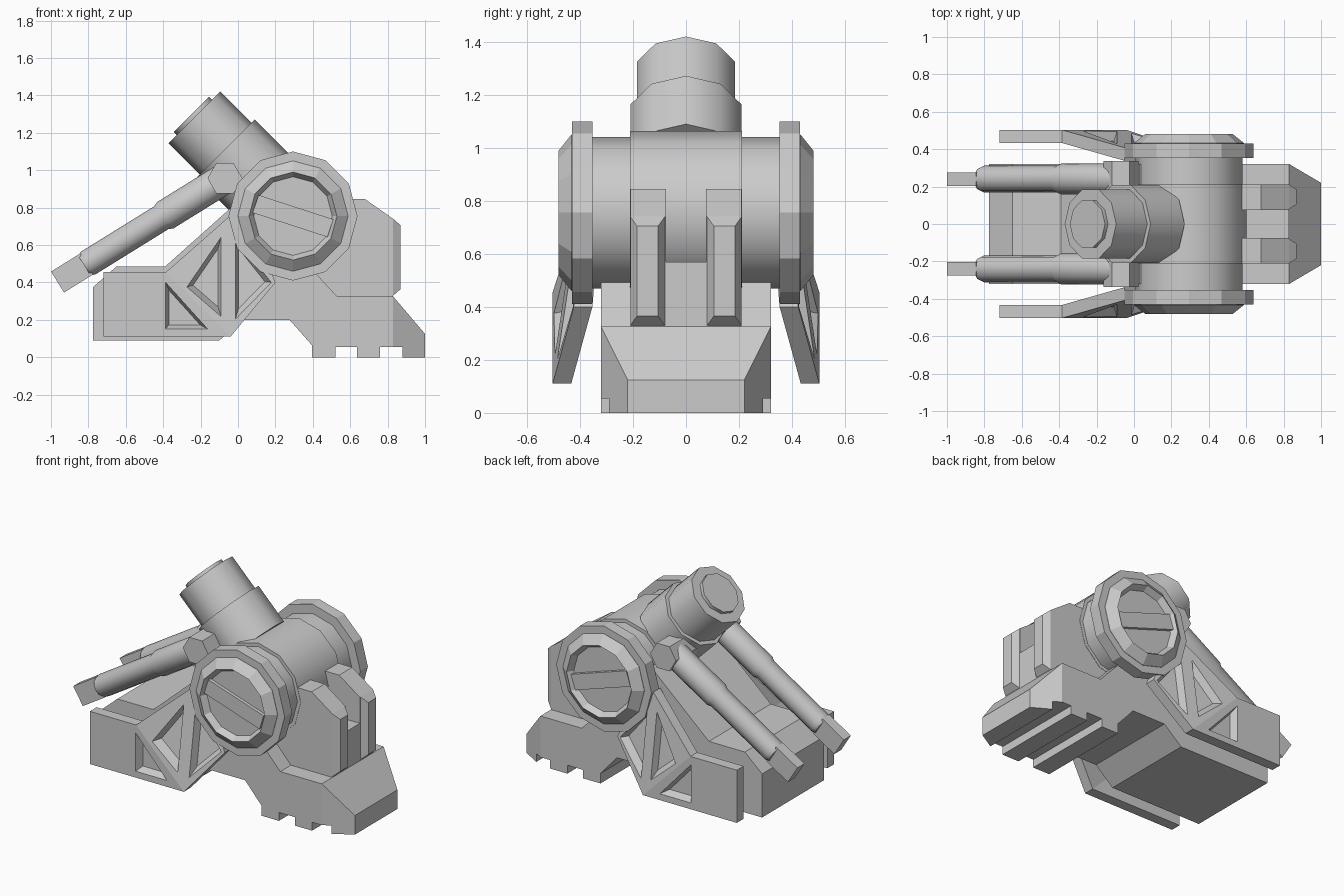
import bpy, bmesh
from math import cos, sin, pi, radians
from mathutils import Vector as V

if "Cube" in bpy.data.objects:
    bpy.data.objects.remove(bpy.data.objects["Cube"])


def loft(name, rings, smooth=False, mirror=False, trims=()):
    """Skin equal-length rings of points and cap both ends."""
    bm = bmesh.new()
    rv = [[bm.verts.new(p) for p in r] for r in rings]
    n = len(rings[0])
    for a, b in zip(rv, rv[1:]):
        for i in range(n):
            j = (i + 1) % n
            bm.faces.new((a[i], a[j], b[j], b[i]))
    bm.faces.new(rv[0])
    bm.faces.new(rv[-1])
    for co, no in trims:
        bmesh.ops.bisect_plane(bm, geom=bm.verts[:] + bm.edges[:] + bm.faces[:],
                               plane_co=co, plane_no=no, clear_outer=True)
        bmesh.ops.holes_fill(bm, edges=[e for e in bm.edges if e.is_boundary], sides=0)
    bmesh.ops.recalc_face_normals(bm, faces=bm.faces)
    if smooth:
        for f in bm.faces:
            f.smooth = True
        for e in bm.edges:
            e.smooth = e.calc_face_angle(0) < radians(40)
    me = bpy.data.meshes.new(name)
    bm.to_mesh(me)
    bm.free()
    ob = bpy.data.objects.new(name, me)
    bpy.context.collection.objects.link(ob)
    if mirror:
        add_mirror(ob)
    return ob


def add_mirror(ob):
    ob.modifiers.new("mirror", 'MIRROR').use_axis = (False, True, False)


def lathe(name, profile, n, origin, axis, ref, **kw):
    """Rings of (radius, distance) along an axis, first corner towards ref."""
    o, a, u = V(origin), V(axis).normalized(), V(ref).normalized()
    w = a.cross(u)
    return loft(name, [[o + a * d + (u * cos(2 * pi * i / n) + w * sin(2 * pi * i / n)) * r
                        for i in range(n)] for r, d in profile], **kw)


def prism(name, pts, y0, y1, **kw):
    return loft(name, [[(x, y, z) for x, z in pts] for y in (y0, y1)], **kw)


# Hull with rear foot, treads cut into the sole, rear corners trimmed
hull = [(-.775, .09), (-.775, .375), (-.65, .485), (-.39, .485), (.03, .86), (.3, .7),
        (.35, .52), (.53, .325), (.83, .325), (1, .125), (1, 0), (.88, 0), (.88, .055),
        (.76, .055), (.76, 0), (.635, 0), (.635, .055), (.52, .055), (.52, 0),
        (.395, 0), (.395, .065), (.275, .2), (.03, .2), (-.1, .09)]
prism("hull_and_foot", hull, -.32, .32,
      trims=[((.83, s * .32, 0), (.1, s * .17, 0)) for s in (1, -1)])

# Rear housing: two cheeks with a slot between them, and raised fins
prism("rear_cheeks", [(.3, .845), (.68, .845), (.83, .74), (.83, .325), (.5, .325), (.3, .5)],
      .075, .21, mirror=True)
prism("rear_slot_floor", [(.3, .57), (.83, .57), (.83, .325), (.5, .325), (.3, .5)], -.075, .075)
loft("rear_fins", [[(x, a, c), (x, b, c), (x, b, d), (x, a, d)] for x, a, b, c, d in
                   ((.83, .08, .21, .33, .74), (.87, .105, .185, .365, .705))], mirror=True)

# Cross drum with collar, end flanges and hollow caps
C, Y, X = (.294, 0, .755), (0, 1, 0), (1, 0, 0)
lathe("drum", [(.285, -.36), (.285, .36)], 12, C, Y, X, smooth=True)
lathe("drum_collar", [(.308, -.212), (.308, .212)], 12, C, Y, X, smooth=True)
lathe("drum_flange", [(.345, .352), (.345, .43)], 12, C, Y, X, mirror=True)
lathe("drum_cap", [(.295, .42), (.295, .432), (.235, .48), (.21, .44)], 12, C, Y, X, mirror=True)

# Diagonal bar in each cap recess
ca, sa = cos(radians(-18)), sin(radians(-18))
bar = [(C[0] + a * ca - b * sa, C[2] + a * sa + b * ca)
       for a, b in ((-.21, -.05), (.21, -.05), (.21, .05), (-.21, .05))]
prism("cap_bar", bar, .43, .462, mirror=True)

# Main cannon
UP, UPREF = (-1, 0, 1), (1, 0, 1)
lathe("cannon_sleeve", [(.22, .253), (.22, .51)], 10, C, UP, UPREF, smooth=True)
lathe("cannon_barrel", [(.195, .45), (.195, .745)], 10, C, UP, UPREF, smooth=True)
lathe("cannon_muzzle", [(.133, .7), (.133, .768)], 10, C, UP, UPREF, smooth=True)

# Side guns on a hexagonal axle
P = V((-.07, 0, .957))
lathe("gun_axle", [(.093, -.337), (.093, .337)], 6, P, Y, X)
G = V((-.85, 0, -.527)).normalized()
W = V((G.z, 0, -G.x))
S = P + V((0, .24, 0))
lathe("gun_barrel", [(.083, 0), (.083, .375), (.072, .4), (.072, .86), (.062, .885)],
      12, S, G, Y, smooth=True, mirror=True)
loft("gun_tip", [[S + G * t + W * a + V((0, b, 0)) for a, b in
                  ((-.066, -.036), (.066, -.036), (.066, .036), (-.066, .036))]
                 for t in (.87, 1.053)], mirror=True)


# Side plates: a flat panel and a strut leaning in to the flange, with triangular pockets
def outer_y(x, z):
    return .503 - .213 * max(0, (x + z - .07) / 1.414)


def plate(name, pts, pockets):
    ob = loft(name, [[(x, outer_y(x, z) - t, z) for x, z in pts] for t in (.07, 0)])
    for tri in pockets:
        cx, cz = sum(p[0] for p in tri) / 3, sum(p[1] for p in tri) / 3
        rings = []
        for k, t in ((1.03, .008), (.72, -.045)):
            ring = [(cx + (x - cx) * k, cz + (z - cz) * k) for x, z in tri]
            rings.append([(x, outer_y(x, z) + t, z) for x, z in ring])
        cutter = loft("pocket_cutter", rings)
        cutter.hide_render = True
        cutter.hide_viewport = True
        mod = ob.modifiers.new("pocket", 'BOOLEAN')
        mod.operation, mod.solver, mod.object = 'DIFFERENCE', 'EXACT', cutter
    add_mirror(ob)


plate("side_panel", [(-.72, .11), (-.72, .455), (-.385, .455), (-.04, .11)],
      [[(-.39, .405), (-.39, .15), (-.16, .15)]])
plate("side_strut", [(-.385, .455), (-.04, .11), (.2, .4), (.12, .6), (-.05, .75)],
      [[(-.09, .645), (-.275, .375), (-.09, .215)],
       [(-.015, .645), (-.015, .2), (.18, .4)]])
